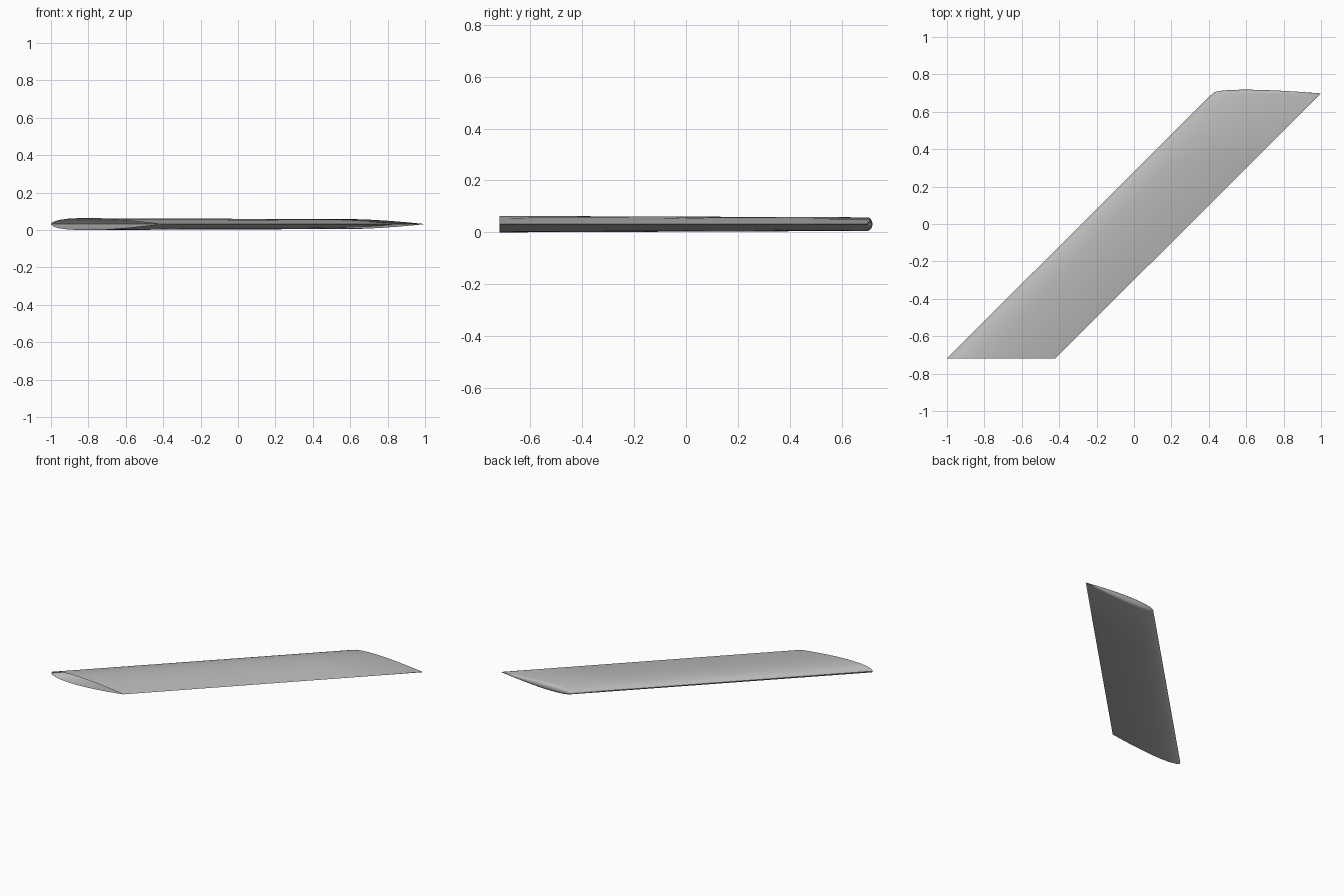
import bpy, bmesh, math

cube = bpy.data.objects.get("Cube")
if cube:
    bpy.data.objects.remove(cube)

CHORD, ROOT_Y, TIP_Y, MID_Z = 0.58, -0.718, 0.698, 0.032
ROOT_T, TIP_T = 0.064, 0.053
STEPS, SPANS, CAP = 12, 4, 4

skin = bpy.data.materials.new("light grey skin")
skin.use_nodes = True
skin.diffuse_color = (0.5, 0.5, 0.5, 1)
skin.node_tree.nodes["Principled BSDF"].inputs["Base Color"].default_value = (0.5, 0.5, 0.5, 1)


def half_thickness(c):
    # symmetric aerofoil with a closed trailing edge, peak value 0.5
    return 5 * (0.2969 * math.sqrt(c) - 0.126 * c - 0.3516 * c**2
                + 0.2843 * c**3 - 0.1036 * c**4)


# Outline from the trailing edge over the top to the nose and back below
outline = []
for i in range(2 * STEPS):
    a = math.pi * i / STEPS
    c = (1 + math.cos(a)) / 2
    h = 0 if i in (0, STEPS) else half_thickness(c)
    outline.append((c, h, 1 if i < STEPS else -1))

bm = bmesh.new()


def section(t, angle=0.0):
    """Ring at span fraction t; angle rounds it over into the tip cap."""
    thick = ROOT_T + (TIP_T - ROOT_T) * t
    ring = []
    for c, h, side in outline:
        x = -1 + (2 - CHORD) * t + CHORD * c
        y = ROOT_Y + (TIP_Y - ROOT_Y) * t + 0.76 * h * thick * math.sin(angle)
        z = MID_Z + side * h * thick * math.cos(angle)
        ring.append(bm.verts.new((x, y, z)))
    return ring


# Swept skin, open at the root and rounded at the tip
rings = [section(i / SPANS) for i in range(SPANS + 1)]
rings += [section(1, math.pi / 2 * i / CAP) for i in range(1, CAP + 1)]
for a, b in zip(rings, rings[1:]):
    for i in range(len(a)):
        j = (i + 1) % len(a)
        bm.faces.new((a[i], b[i], b[j], a[j]))
bmesh.ops.remove_doubles(bm, verts=bm.verts, dist=0.0001)
bm.normal_update()
top = max(bm.faces, key=lambda f: abs(f.normal.z) * (f.calc_center_median().z - MID_Z))
if top.normal.z < 0:
    bmesh.ops.reverse_faces(bm, faces=bm.faces)

mesh = bpy.data.meshes.new("swept_wing")
bm.to_mesh(mesh)
bm.free()
mesh.materials.append(skin)
wing = bpy.data.objects.new("swept_wing", mesh)
bpy.context.collection.objects.link(wing)
bpy.context.view_layer.objects.active = wing
wing.select_set(True)
bpy.ops.object.shade_smooth_by_angle(angle=math.radians(35))
